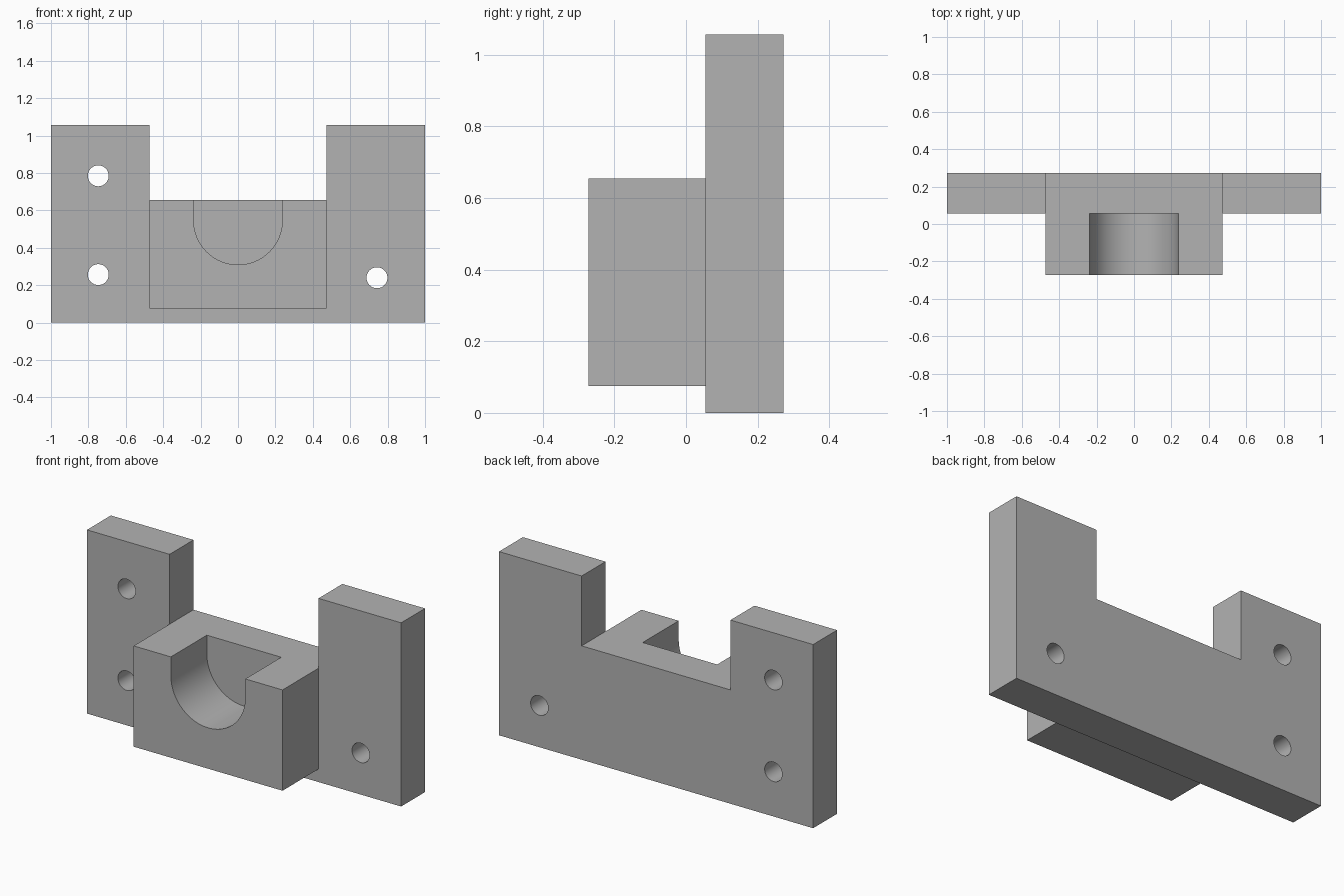
import bpy, bmesh
from math import pi, sin, cos, radians

cube = bpy.data.objects.get("Cube")
if cube:
    bpy.data.objects.remove(cube, do_unlink=True)

grey = bpy.data.materials.new("grey metal")
grey.use_nodes = True
grey.diffuse_color = (0.45, 0.45, 0.45, 1)
grey.node_tree.nodes["Principled BSDF"].inputs["Base Color"].default_value = grey.diffuse_color

FRONT, JOIN, BACK = -0.272, 0.055, 0.272
HALF_BLOCK, SEAT_TOP = 0.474, 0.655


def prism(name, profile, y0, y1):
    """Extrude an x-z outline from y0 to y1."""
    bm = bmesh.new()
    face = bm.faces.new([bm.verts.new((x, y0, z)) for x, z in profile])
    ext = bmesh.ops.extrude_face_region(bm, geom=[face])
    verts = [v for v in ext["geom"] if isinstance(v, bmesh.types.BMVert)]
    bmesh.ops.translate(bm, verts=verts, vec=(0, y1 - y0, 0))
    bmesh.ops.recalc_face_normals(bm, faces=bm.faces)
    mesh = bpy.data.meshes.new(name)
    bm.to_mesh(mesh)
    bm.free()
    mesh.materials.append(grey)
    obj = bpy.data.objects.new(name, mesh)
    bpy.context.collection.objects.link(obj)
    return obj


def arc(cx, cz, r, start, end, steps):
    angles = [start + (end - start) * i / steps for i in range(steps + 1)]
    return [(cx + r * cos(a), cz + r * sin(a)) for a in angles]


def combine(target, other, operation):
    """Apply a boolean and drop the helper."""
    mod = target.modifiers.new(operation.lower(), "BOOLEAN")
    mod.operation, mod.solver, mod.object = operation, "EXACT", other
    bpy.context.view_layer.objects.active = target
    bpy.ops.object.modifier_apply(modifier=mod.name)
    bpy.data.objects.remove(other, do_unlink=True)


# Back plate with two raised ears
top = 1.057
half_plate = [(1, 0), (1, top), (HALF_BLOCK, top), (HALF_BLOCK, SEAT_TOP)]
plate = prism("mounting_bracket",
              half_plate + [(-x, z) for x, z in reversed(half_plate)], JOIN, BACK)

# Front block with a U-shaped cradle
r, cz, bottom = 0.237, 0.547, 0.075
cradle = [(-r, SEAT_TOP)] + arc(0, cz, r, pi, 2 * pi, 48) + [(r, SEAT_TOP)]
block = prism("cradle_block",
              [(-HALF_BLOCK, bottom), (-HALF_BLOCK, SEAT_TOP)] + cradle
              + [(HALF_BLOCK, SEAT_TOP), (HALF_BLOCK, bottom)], FRONT, JOIN)
combine(plate, block, "UNION")

# Bolt holes through the ears
for x, z in [(-0.747, 0.785), (-0.747, 0.257), (0.743, 0.24)]:
    hole = prism("bolt_hole", arc(x, z, 0.056, 0, 2 * pi, 32)[:-1], JOIN - 0.1, BACK + 0.1)
    combine(plate, hole, "DIFFERENCE")

# Smooth curved walls, crisp edges elsewhere
bpy.ops.object.select_all(action="DESELECT")
plate.select_set(True)
bpy.context.view_layer.objects.active = plate
bpy.ops.object.shade_smooth_by_angle(angle=radians(30))
